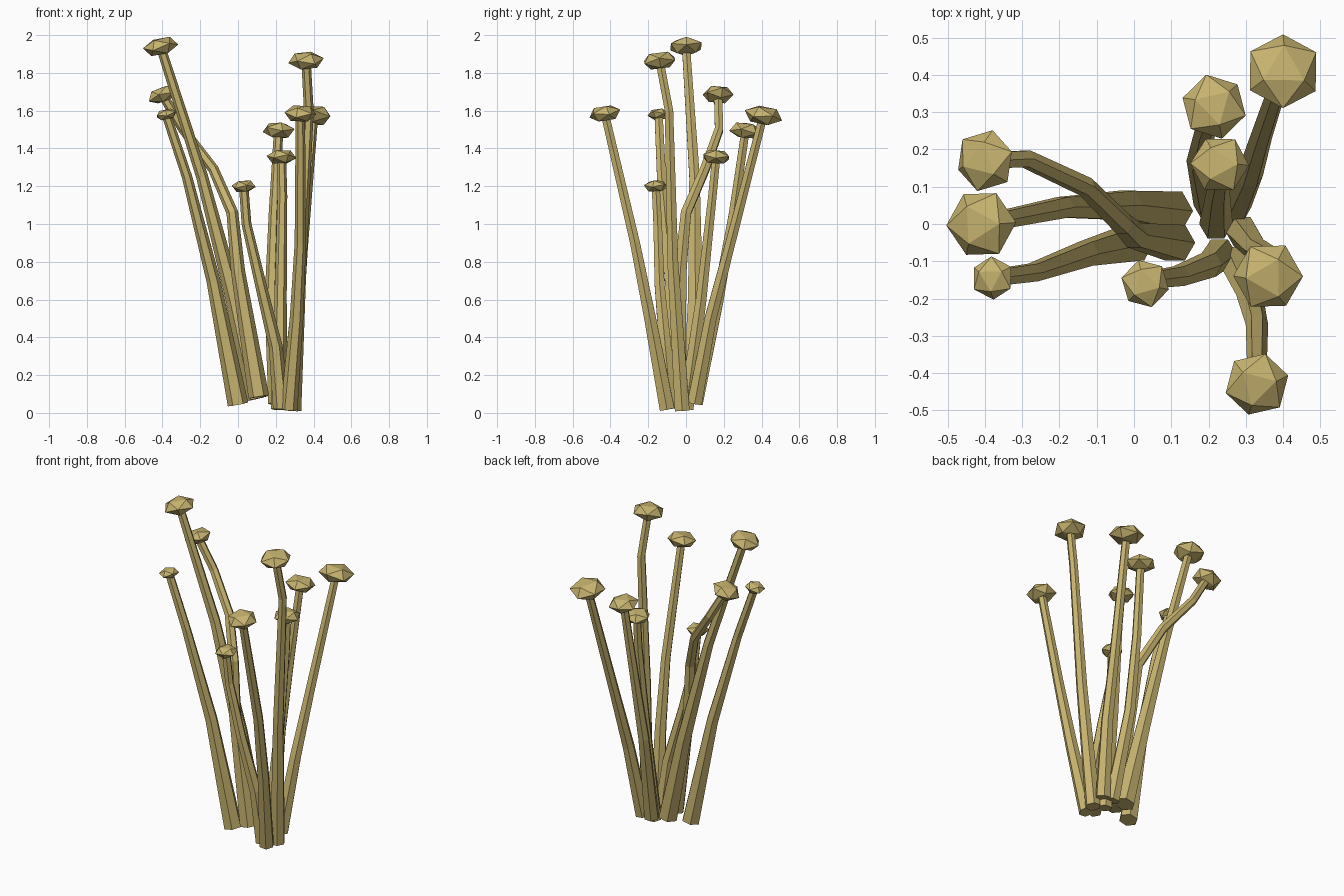
import bpy, bmesh, math
from mathutils import Vector, Matrix

if "Cube" in bpy.data.objects:
    bpy.data.objects.remove(bpy.data.objects["Cube"])

mat = bpy.data.materials.new("mushroom tan")
mat.diffuse_color = (0.57, 0.45, 0.16, 1)
mat.use_nodes = True
mat.node_tree.nodes["Principled BSDF"].inputs["Base Color"].default_value = mat.diffuse_color


def finish(bm, name):
    bmesh.ops.recalc_face_normals(bm, faces=bm.faces)
    me = bpy.data.meshes.new(name)
    bm.to_mesh(me)
    bm.free()
    me.materials.append(mat)
    bpy.context.collection.objects.link(bpy.data.objects.new(name, me))


def stem(name, pts, r0, r1, sides=6):
    """Tapered faceted tube through the path points."""
    pts = [Vector(p) for p in pts]
    bm = bmesh.new()
    rings = []
    for i, p in enumerate(pts):
        d = (pts[min(i + 1, len(pts) - 1)] - pts[max(i - 1, 0)]).normalized()
        u = Vector((0, 1, 0)).cross(d).normalized()
        v = d.cross(u)
        t = (p.z - pts[0].z) / (pts[-1].z - pts[0].z)
        r = r1 + (r0 - r1) * (1 - t) ** 1.6
        rings.append([bm.verts.new(p + r * (u * math.cos(a) + v * math.sin(a)))
                      for a in (2 * math.pi * k / sides for k in range(sides))])
    for a, b in zip(rings, rings[1:]):
        for k in range(sides):
            n = (k + 1) % sides
            bm.faces.new((a[k], a[n], b[n], b[k]))
    bm.faces.new(rings[0][::-1])
    bm.faces.new(rings[-1])
    finish(bm, name)


def cap(name, centre, r, axis, yaw):
    """Flattened icosahedron resting on a face, leaning with its stem."""
    bm = bmesh.new()
    bmesh.ops.create_icosphere(bm, subdivisions=1, radius=r)
    bm.faces.ensure_lookup_table()
    n = bm.faces[0].normal if bm.faces[0].normal.length else bm.faces[0].calc_center_median()
    up = Vector((0, 0, 1))
    level = n.rotation_difference(up).to_matrix().to_4x4()
    lean = up.rotation_difference((axis.normalized() + up * 0.5).normalized()).to_matrix().to_4x4()
    m = (Matrix.Translation(centre) @ lean @ Matrix.Diagonal((1.04, 1.04, 0.55, 1))
         @ Matrix.Rotation(yaw, 4, 'Z') @ level)
    bmesh.ops.transform(bm, matrix=m, verts=bm.verts)
    finish(bm, name)


# Each mushroom: cap centre, cap radius, base radius, stem path from base upward
mushrooms = [
    ((-.41, 0, 1.94), .092, .06,
     [(.10, .035, .075), (-.02, .05, .60), (-.19, .045, 1.25)]),
    ((-.40, .17, 1.685), .082, .055,
     [(.11, -.05, .085), (.0, -.03, .75), (-.03, .0, 1.06), (-.13, .10, 1.29), (-.29, .175, 1.50)]),
    ((-.38, -.145, 1.58), .057, .055,
     [(.0, -.05, .045), (-.13, -.08, .70), (-.27, -.13, 1.25)]),
    ((.03, -.16, 1.2), .064, .045,
     [(.23, -.08, .025), (.20, -.11, .35), (.12, -.14, .68), (.045, -.15, 1.0)]),
    ((.36, -.14, 1.865), .092, .045,
     [(.29, -.02, .012), (.33, -.07, .80), (.375, -.09, 1.60)]),
    ((.33, -.43, 1.585), .085, .045,
     [(.27, -.10, .02), (.31, -.19, .50), (.33, -.27, .90)]),
    ((.40, .41, 1.575), .10, .045,
     [(.27, .045, .05), (.31, .13, .50), (.34, .23, .88)]),
    ((.215, .315, 1.495), .086, .045,
     [(.205, .05, .05), (.175, .17, .60), (.19, .25, 1.05)]),
    ((.23, .16, 1.355), .077, .045,
     [(.22, .0, .02), (.225, .08, .60), (.235, .14, 1.15)]),
]
for i, (c, r, base, path) in enumerate(mushrooms, 1):
    centre = Vector(c)
    axis = centre - Vector(path[-1])
    foot = centre - axis.normalized() * r * 0.35
    stem(f"stem_{i}", path + [foot], base, 0.025)
    cap(f"cap_{i}", centre, r, axis, i * 1.3)
